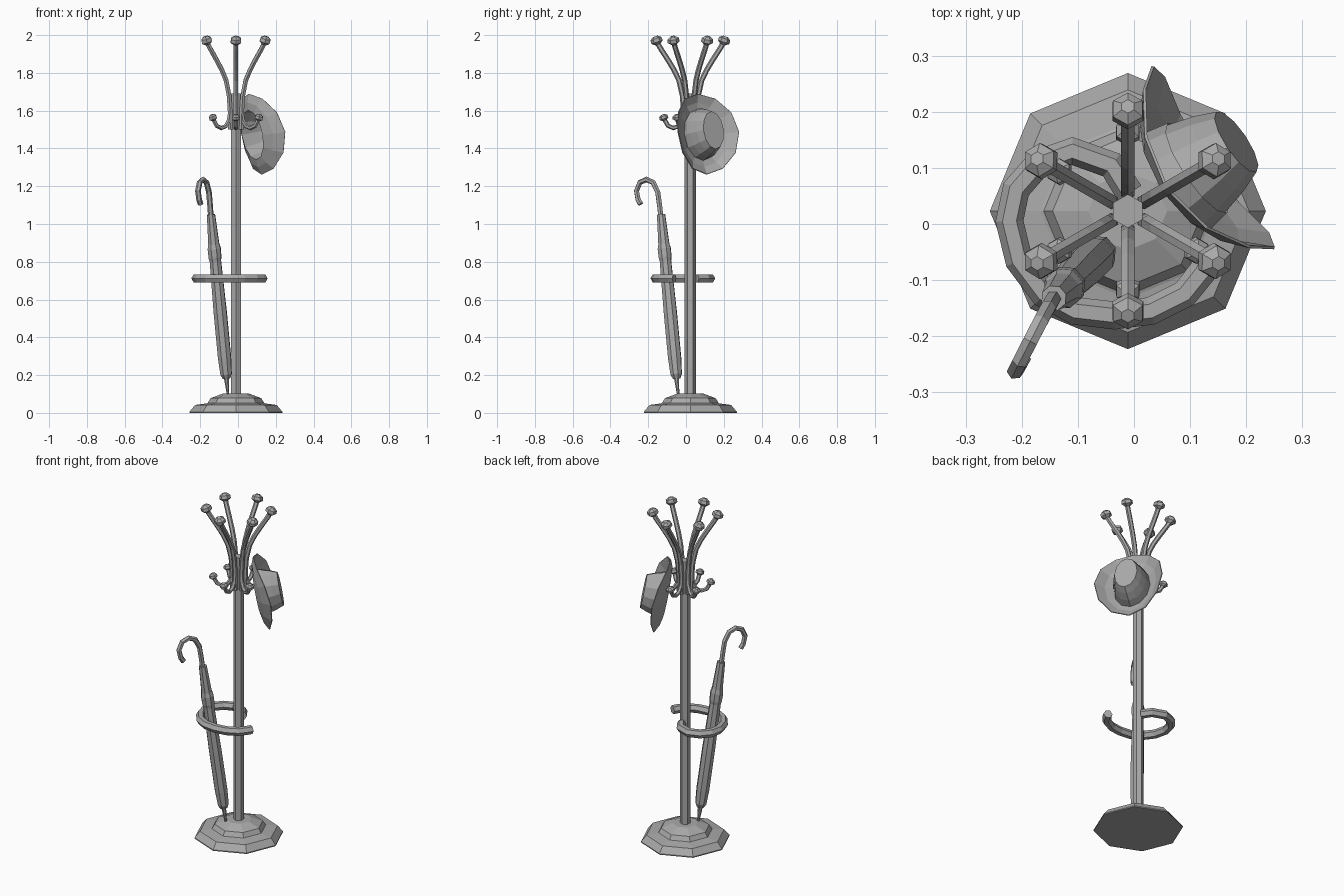
import bpy, bmesh
from math import sin, cos, pi, radians
from mathutils import Vector, Matrix

if "Cube" in bpy.data.objects:
    bpy.data.objects.remove(bpy.data.objects["Cube"])

grey = bpy.data.materials.new("plain_grey")
grey.use_nodes = True
COLOUR = (0.4, 0.4, 0.4, 1)
grey.diffuse_color = COLOUR
grey.node_tree.nodes["Principled BSDF"].inputs["Base Color"].default_value = COLOUR

AXIS = Vector((-0.011, 0.023, 0))  # centre line of the stand


def loft(name, rings, cap_start=True, cap_end=True):
    """Skin a list of equal rings of points."""
    bm = bmesh.new()
    loops = [[bm.verts.new(p) for p in ring] for ring in rings]
    n = len(loops[0])
    for a, b in zip(loops, loops[1:]):
        for i in range(n):
            j = (i + 1) % n
            bm.faces.new((a[i], a[j], b[j], b[i]))
    if cap_start:
        bm.faces.new(loops[0][::-1])
    if cap_end:
        bm.faces.new(loops[-1])
    bmesh.ops.recalc_face_normals(bm, faces=bm.faces)
    mesh = bpy.data.meshes.new(name)
    bm.to_mesh(mesh)
    bm.free()
    mesh.materials.append(grey)
    ob = bpy.data.objects.new(name, mesh)
    bpy.context.collection.objects.link(ob)
    return ob


def tube(name, path, radii, side, sides=6):
    """Sweep a polygon along a path lying in the plane with normal `side`."""
    path = [Vector(p) for p in path]
    side = Vector(side).normalized()
    if not isinstance(radii, (list, tuple)):
        radii = [radii] * len(path)
    rings = []
    for i, p in enumerate(path):
        t = (path[min(i + 1, len(path) - 1)] - path[max(i - 1, 0)]).normalized()
        u = side.cross(t).normalized()
        v = t.cross(u)
        rings.append([p + r * (u * cos(a) + v * sin(a))
                      for r in [radii[i]]
                      for a in [2 * pi * k / sides for k in range(sides)]])
    return loft(name, rings)


def lathe(name, profile, sides):
    return tube(name, [AXIS + Vector((0, 0, z)) for r, z in profile],
                [r for r, z in profile], (1, 0, 0), sides)


# Stepped base and pole
lathe("base", [(0.246, 0), (0.246, 0.006), (0.216, 0.042), (0.156, 0.05),
               (0.15, 0.052), (0.134, 0.078), (0.07, 0.102)], 8)
lathe("pole", [(0.03, 0.09), (0.03, 1.69)], 6)

# Six tall coat arms and six short hooks, each ending in a knob
ARM = [(0.034, 1.5), (0.036, 1.6), (0.042, 1.68), (0.06, 1.76),
       (0.086, 1.815), (0.116, 1.865), (0.158, 1.93), (0.175, 1.96)]
HOOK = [(0.034, 1.61), (0.042, 1.55), (0.062, 1.518), (0.09, 1.508),
        (0.118, 1.52), (0.138, 1.555)]
KNOB = [(0.4, -0.35), (1, 0.1), (0.95, 0.7), (0.4, 1.1)]


def hanger(name, profile, angle, thickness, knob_size):
    out = Vector((cos(angle), sin(angle), 0))
    side = Vector((-sin(angle), cos(angle), 0))
    path = [AXIS + out * r + Vector((0, 0, z)) for r, z in profile]
    tube(name, path, thickness, side)
    lean = (out * 0.35 + Vector((0, 0, 1))).normalized()
    tube(name + "_knob", [path[-1] + lean * knob_size * h for r, h in KNOB],
         [knob_size * r for r, h in KNOB], side)


for k in range(6):
    angle = radians(30 + 60 * k)
    hanger(f"coat_arm_{k + 1}", ARM, angle, 0.014, 0.032)
    hanger(f"short_hook_{k + 1}", HOOK, angle, 0.012, 0.024)

# Open umbrella ring curling out from the pole
curl = [(-0.008, 0.055), (-0.04, 0.105), (-0.11, 0.13), (-0.17, 0.108),
        (-0.21, 0.062), (-0.222, 0.005), (-0.205, -0.065), (-0.16, -0.125),
        (-0.105, -0.155), (-0.035, -0.163), (0.03, -0.155), (0.09, -0.125),
        (0.122, -0.085), (0.134, -0.062)]
tube("umbrella_ring", [(x, y, 0.712) for x, y in curl], 0.025, (0, 0, 1))

# Furled umbrella leaning in the ring
foot, neck = Vector((-0.053, -0.042, 0.1)), Vector((-0.143, -0.132, 1.05))
LEAN_SIDE = (0.89, -0.45, 0)


def along(name, profile):
    tube(name, [foot.lerp(neck, t) for t, r in profile],
         [r for t, r in profile], LEAN_SIDE, 8)


along("umbrella_tip", [(0, 0.007), (0.1, 0.015)])
along("umbrella_canopy", [(0.085, 0.02), (0.11, 0.032), (0.2, 0.037), (0.45, 0.037),
                          (0.74, 0.032), (0.76, 0.036), (0.81, 0.037),
                          (0.835, 0.031), (1, 0.023)])
crook = [neck - Vector((0, 0, 0.02)), (-0.148, -0.14, 1.1), (-0.154, -0.15, 1.17),
         (-0.167, -0.174, 1.22), (-0.185, -0.209, 1.236), (-0.203, -0.244, 1.22),
         (-0.212, -0.262, 1.175), (-0.206, -0.254, 1.13), (-0.198, -0.24, 1.105)]
tube("umbrella_handle", crook, 0.015, LEAN_SIDE)

# Hat hanging on the left: rings of (half width, half height, depth, side curl)
outward = Vector((0.83, 0.555, 0))
across = Vector((0.555, -0.83, 0))
tilt = Matrix.Rotation(radians(-11), 3, across)
if (tilt @ outward).z < 0:
    tilt.transpose()
hat_centre = AXIS + outward * 0.102 + Vector((0.003, -0.004, 1.472))


def hat_ring(half_w, half_h, depth, curl, sides=12):
    pts = []
    for k in range(sides):
        a = 2 * pi * k / sides
        local = (across * half_w * cos(a) + Vector((0, 0, half_h * sin(a)))
                 + outward * (depth + curl * cos(a) ** 2))
        pts.append(hat_centre + tilt @ local)
    return pts


hat = loft("hat", [hat_ring(0.195, 0.217, 0.02, 0.06), hat_ring(0.15, 0.175, 0.004, 0.028),
                   hat_ring(0.1, 0.135, 0, 0), hat_ring(0.09, 0.128, 0.045, 0),
                   hat_ring(0.078, 0.115, 0.09, 0), hat_ring(0.063, 0.1, 0.128, 0)],
           cap_start=False)
shell = hat.modifiers.new("felt_thickness", "SOLIDIFY")
shell.thickness = 0.005
shell.offset = 0
loft("hat_band", [hat_ring(0.104, 0.139, 0.002, 0), hat_ring(0.096, 0.134, 0.045, 0)],
     cap_start=False, cap_end=False)
